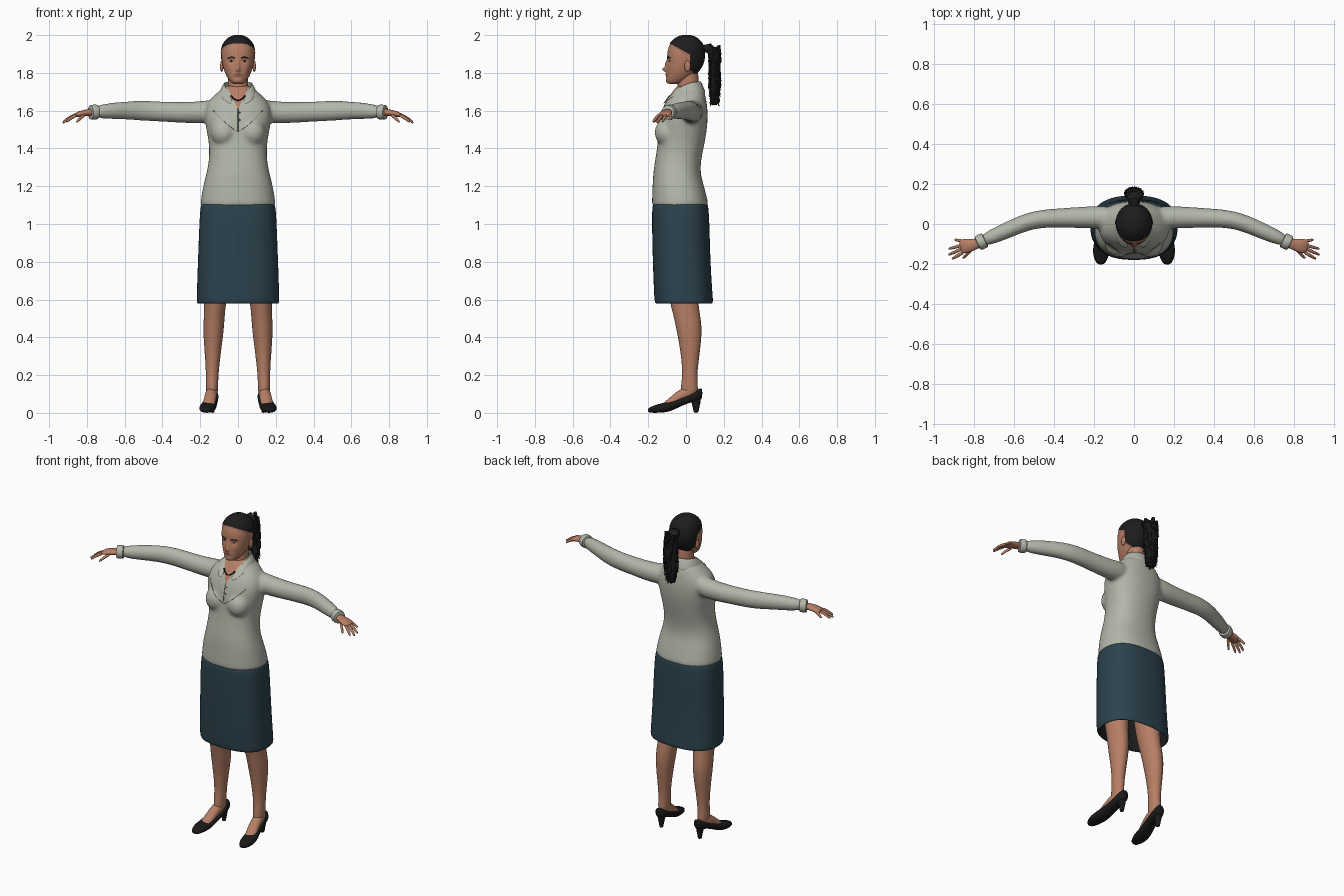
import bpy, bmesh, math, random
from mathutils import Vector, Matrix
from mathutils.bvhtree import BVHTree

if "Cube" in bpy.data.objects:
    bpy.data.objects.remove(bpy.data.objects["Cube"])
random.seed(4)


def material(name, *rgb):
    mat = bpy.data.materials.new(name)
    mat.use_nodes = True
    mat.diffuse_color = (*rgb, 1)
    shader = mat.node_tree.nodes["Principled BSDF"]
    shader.inputs["Base Color"].default_value = (*rgb, 1)
    shader.inputs["Roughness"].default_value = 0.8
    return mat


SKIN = material("skin", 0.47, 0.21, 0.13)
SHIRT = material("shirt grey", 0.45, 0.47, 0.40)
SKIRT = material("skirt teal", 0.025, 0.055, 0.075)
HAIR = material("hair black", 0.012, 0.012, 0.013)
SHOE = material("shoe black", 0.01, 0.01, 0.011)
LIP = material("lip brown", 0.30, 0.10, 0.08)
WHITE = material("eye white", 0.50, 0.45, 0.40)
SEAM = material("seam grey", 0.16, 0.17, 0.15)


def power(value, e):
    return math.copysign(abs(value) ** e, value)


def loft(bm, rings, sides=16, e=1.0, cap_start=True):
    """Skin a list of (centre, axis, axis) super-ellipse rings."""
    loops = []
    for c, u, v in rings:
        angles = [math.tau * i / sides for i in range(sides)]
        loops.append([bm.verts.new(c + u * power(math.cos(a), e) + v * power(math.sin(a), e))
                      for a in angles])
    for a, b in zip(loops, loops[1:]):
        for i in range(sides):
            j = (i + 1) % sides
            bm.faces.new((a[i], a[j], b[j], b[i]))
    if cap_start:
        bm.faces.new(loops[0][::-1])
    bm.faces.new(loops[-1])


def stack(bm, rows, x=0.0, **opts):
    """Horizontal rings given as height, half width, front, back."""
    loft(bm, [(Vector((x, (f + b) / 2, z)), Vector((w, 0, 0)), Vector((0, (b - f) / 2, 0)))
              for z, w, f, b in rows], **opts)


def tube(bm, rows, ref=(0, 0, 1), **opts):
    """Rings square to a path given as x, y, z, radius, radius."""
    pts = [Vector(r[:3]) for r in rows]
    rings = []
    for i, r in enumerate(rows):
        t = (pts[min(i + 1, len(pts) - 1)] - pts[max(i - 1, 0)]).normalized()
        u = t.cross(Vector(ref)).normalized()
        rings.append((pts[i], u * r[3], u.cross(t) * r[-1]))
    loft(bm, rings, **opts)


def blob(bm, centre, size):
    bmesh.ops.create_uvsphere(bm, u_segments=16, v_segments=10, radius=1,
                              matrix=Matrix.Translation(centre) @ Matrix.Diagonal((*size, 1)))


def finish(name, bm, mats, *mods, angle=50):
    bmesh.ops.recalc_face_normals(bm, faces=bm.faces[:])
    me = bpy.data.meshes.new(name)
    bm.to_mesh(me)
    bm.free()
    for m in mats:
        me.materials.append(m)
    ob = bpy.data.objects.new(name, me)
    bpy.context.collection.objects.link(ob)
    for kind, opts in mods:
        mod = ob.modifiers.new(kind.title(), kind)
        for key, value in opts.items():
            setattr(mod, key, value)
    if mods:
        bpy.context.view_layer.update()
        graph = bpy.context.evaluated_depsgraph_get()
        baked = bpy.data.meshes.new_from_object(ob.evaluated_get(graph))
        ob.modifiers.clear()
        ob.data = baked
    bpy.ops.object.select_all(action='DESELECT')
    ob.select_set(True)
    bpy.context.view_layer.objects.active = ob
    bpy.ops.object.shade_smooth_by_angle(angle=math.radians(angle))
    return ob


MIRROR = ('MIRROR', {})
FINE = ('SUBSURF', {"levels": 2})
SOFT = ('SUBSURF', {"levels": 1})


def cut(bm, co, no, keep=lambda c: True):
    faces = [f for f in bm.faces if keep(f.calc_center_median())]
    edges = {e for f in faces for e in f.edges}
    verts = {v for f in faces for v in f.verts}
    bmesh.ops.bisect_plane(bm, geom=[*verts, *edges, *faces], plane_co=co, plane_no=no)


def front_point(tree, x, z, lift=0.0):
    hit = tree.ray_cast(Vector((x, -1, z)), Vector((0, 1, 0)))[0]
    return Vector((x, hit.y - lift if hit else -0.1, z))


# Shirt: torso, bust and sleeves fused into one skin
bm = bmesh.new()
stack(bm, [(1.085, .2, -.18, .12), (1.1, .202, -.182, .122), (1.2, .187, -.178, .097),
           (1.27, .167, -.175, .075), (1.35, .152, -.162, .082), (1.43, .155, -.15, .1),
           (1.5, .168, -.148, .112), (1.57, .182, -.14, .117), (1.63, .172, -.118, .113),
           (1.67, .14, -.095, .105), (1.7, .105, -.07, .098), (1.74, .06, -.05, .08)],
      sides=24, e=.87)
for s in (1, -1):
    blob(bm, (s * .075, -.1, 1.485), (.072, .068, .075))
    tube(bm, [(s * .08, .03, 1.605, .06, .065), (s * .2, .035, 1.588, .058, .06),
              (s * .35, .03, 1.592, .05, .054), (s * .5, .027, 1.6, .045, .055),
              (s * .62, -.025, 1.602, .043, .047), (s * .78, -.095, 1.592, .035, .037)])
shirt = finish("shirt", bm, [SHIRT, SKIN], FINE,
               ('REMESH', {"mode": 'VOXEL', "voxel_size": .01, "use_smooth_shade": True}),
               ('SMOOTH', {"factor": .5, "iterations": 6}))

# Open neckline cut into the shirt
V_LOW = 1.61
bm = bmesh.new()
bm.from_mesh(shirt.data)
for s in (1, -1):
    cut(bm, (0, 0, V_LOW), (s, 0, -.5), lambda c: c.y < 0 and c.z > 1.58 and abs(c.x) < .1)
for f in bm.faces:
    c = f.calc_center_median()
    f.material_index = int(c.y < 0 and abs(c.x) < .5 * (c.z - V_LOW))
bm.to_mesh(shirt.data)
chest = BVHTree.FromBMesh(bm)
bm.free()


def chest_line(name, mat, points, r):
    bm = bmesh.new()
    tube(bm, [(*front_point(chest, x, z, r / 2), r, r) for x, z in points], ref=(0, 1, .1), sides=6)
    finish(name, bm, [mat])


# Necklace, placket, yoke seams and buttons
arc = [i / 6 for i in range(-6, 7)]
chest_line("necklace", HAIR, [(.038 * t, 1.655 + .025 * t * t) for t in arc], .004)
chest_line("placket_seam", SEAM, [(0, V_LOW - .02 * i) for i in range(7)], .0018)
chest_line("yoke_seam", SEAM, [(.13 * t, 1.49 + .11 * abs(t) ** 1.3) for t in arc], .0015)
bm = bmesh.new()
for z in (1.59, 1.55):
    blob(bm, front_point(chest, .008, z), (.005, .003, .005))
finish("buttons", bm, [SEAM])

# Collar: folded strip running from the back to the front points
bm = bmesh.new()
top = [(0, .08, 1.757), (.05, .066, 1.757), (.076, .02, 1.752), (.066, -.04, 1.725), (.012, -.118, 1.635)]
low = [(0, .108, 1.69), (.075, .09, 1.688), (.108, .02, 1.692), (.092, -.075, 1.68), (.058, -.128, 1.632)]
rows = [[bm.verts.new(p) for p in row] for row in (top, low)]
for i in range(len(top) - 1):
    bm.faces.new((rows[0][i], rows[0][i + 1], rows[1][i + 1], rows[1][i]))
finish("collar", bm, [SHIRT], MIRROR, ('SOLIDIFY', {"thickness": .01, "offset": 0}), FINE)

# Cuffs
bm = bmesh.new()
tube(bm, [(.742, -.079, 1.593, .037, .038), (.748, -.082, 1.593, .04, .041),
          (.778, -.095, 1.591, .04, .041), (.784, -.098, 1.591, .036, .037)])
finish("cuffs", bm, [SHIRT], MIRROR, SOFT)

# Skirt with a dark lining
bm = bmesh.new()
stack(bm, [(.577, .214, -.16, .138), (.588, .221, -.167, .145), (.62, .22, -.17, .142),
           (.8, .214, -.177, .13), (.98, .207, -.181, .126), (1.06, .203, -.181, .122),
           (1.1, .198, -.178, .118), (1.115, .19, -.17, .11)], sides=24, e=.8, cap_start=False)
finish("skirt", bm, [SKIRT, HAIR],
       ('SOLIDIFY', {"thickness": .008, "offset": -1, "material_offset": 1}), FINE)

# Legs and feet
bm = bmesh.new()
legs = [(.95, .1, .085, -.11, .08), (.75, .11, .075, -.105, .07), (.6, .12, .06, -.092, .063),
        (.52, .125, .056, -.068, .076), (.44, .13, .056, -.052, .087), (.34, .133, .046, -.032, .077),
        (.22, .136, .034, -.018, .06), (.15, .138, .033, -.026, .062), (.08, .138, .032, -.035, .068)]
loft(bm, [(Vector((x, (f + b) / 2, z)), Vector((w, 0, 0)), Vector((0, (b - f) / 2, 0)))
          for z, x, w, f, b in legs])
tube(bm, [(.138, .04, .11, .031, .035), (.142, -.02, .1, .032, .034),
          (.152, -.08, .055, .034, .022), (.16, -.13, .03, .03, .014)])
finish("legs", bm, [SKIN], MIRROR, FINE)

# Pumps: rows of y, centre x, half width, sole height, upper height
bm = bmesh.new()
shoe = [(.087, .134, .016, .08, .13), (.074, .135, .031, .064, .132), (.03, .138, .036, .058, .105),
        (-.03, .145, .037, .034, .078), (-.09, .158, .044, .003, .06), (-.145, .164, .044, 0, .048),
        (-.185, .166, .03, 0, .034), (-.203, .166, .014, .004, .022)]
loft(bm, [(Vector((x, y, (a + b) / 2)), Vector((w, 0, 0)), Vector((0, 0, (b - a) / 2)))
          for y, x, w, a, b in shoe], e=.85)
stack(bm, [(0, .011, .04, .066), (.01, .011, .04, .067), (.05, .018, .03, .076), (.085, .026, .02, .083)], x=.135)
finish("shoes", bm, [SHOE], MIRROR, FINE)

# Hands: palm, four fingers and a thumb
bm = bmesh.new()
tube(bm, [(.75, -.085, 1.593, .026, .022), (.79, -.1, 1.59, .025, .018),
          (.825, -.108, 1.586, .036, .017), (.855, -.112, 1.578, .037, .013), (.87, -.115, 1.572, .03, .008)])
for base, tip in (((.85, -.14), (.91, -.175, 1.54)), ((.857, -.123), (.928, -.155, 1.535)),
                  ((.857, -.105), (.927, -.125, 1.54)), ((.845, -.088), (.897, -.078, 1.553)),
                  ((.81, -.125), (.855, -.172, 1.538))):
    a, b = Vector((*base, 1.578)), Vector(tip)
    mid = a.lerp(b, .5) + Vector((0, 0, .006))
    tube(bm, [(*a, .01, .01), (*mid, .009, .009), (*a.lerp(b, .9), .007, .007), (*b, .004, .004)], sides=8)
finish("hands", bm, [SKIN], MIRROR, SOFT)

# Neck
bm = bmesh.new()
stack(bm, [(1.65, .06, -.06, .07), (1.72, .055, -.046, .07), (1.78, .053, -.042, .068), (1.84, .05, -.04, .06)])
finish("neck", bm, [SKIN], FINE)

# Head
bm = bmesh.new()
stack(bm, [(1.74, .026, -.095, -.04), (1.755, .044, -.104, 0), (1.79, .066, -.104, .05),
           (1.83, .08, -.103, .083), (1.87, .088, -.101, .098), (1.91, .09, -.1, .1),
           (1.95, .082, -.09, .092), (1.98, .058, -.062, .066), (1.998, .024, -.026, .03)], sides=24, e=.93)
head = finish("head", bm, [SKIN, HAIR, LIP], FINE)

# Face sculpting: x, z, spread x, spread z, push
bm = bmesh.new()
bm.from_mesh(head.data)
dents = [(0, 1.818, .011, .011, -.023), (0, 1.845, .009, .02, -.01), (0, 1.79, .02, .008, -.007),
         (0, 1.757, .02, .012, -.005)]
for s in (1, -1):
    dents += [(s * .034, 1.863, .016, .01, .009), (s * .045, 1.825, .016, .014, -.003)]
for v in bm.verts:
    if v.co.y < -.03:
        x, z = v.co.x, v.co.z
        v.co.y += sum(d * math.exp(-((x - cx) / sx) ** 2 - ((z - cz) / sz) ** 2) for cx, cz, sx, sz, d in dents)

# Hairline, nape and lips coloured on the head
hairline, nape = Vector((0, .55, 1)), Vector((0, 1, 1))
brow_at, ear_at = Vector((0, -.08, 1.953)), Vector((0, .02, 1.82))
cut(bm, brow_at, hairline)
cut(bm, ear_at, nape)
cut(bm, ear_at, (0, 1, 0))
for f in bm.faces:
    c = f.calc_center_median()
    behind = c.y > ear_at.y and (c - ear_at).dot(nape) > 0
    if behind or (c - brow_at).dot(hairline) > 0:
        f.material_index = 1
    elif c.y < -.06 and (c.x / .025) ** 2 + ((c.z - 1.789) / .008) ** 2 < 1:
        f.material_index = 2
bm.normal_update()
for v, n in [(v, v.normal.copy()) for v in bm.verts if any(f.material_index == 1 for f in v.link_faces)]:
    v.co += n * .004
bm.to_mesh(head.data)
face = BVHTree.FromBMesh(bm)
bm.free()

# Ears, eyes and brows
parts = {n: bmesh.new() for n in ("ears", "eyes", "irises", "brows")}
for s in (1, -1):
    blob(parts["ears"], (s * .086, .008, 1.835), (.009, .017, .03))
    blob(parts["eyes"], front_point(face, s * .034, 1.863), (.013, .003, .005))
    blob(parts["irises"], front_point(face, s * .034, 1.863, .002), (.005, .003, .005))
    tube(parts["brows"], [(*front_point(face, s * x, z), .003, .003)
                          for x, z in ((.016, 1.878), (.034, 1.884), (.054, 1.877))], ref=(0, 1, .1), sides=6)
for (name, bm), mat in zip(parts.items(), (SKIN, WHITE, HAIR, HAIR)):
    finish(name, bm, [mat])

# Ponytail: core with ragged locks
bm = bmesh.new()
tube(bm, [(0, .085, 1.925, .02, .02), (0, .12, 1.932, .026, .035), (0, .15, 1.9, .032, .046),
          (0, .153, 1.8, .03, .047), (0, .152, 1.7, .026, .043), (0, .15, 1.63, .014, .025)],
     ref=(1, 0, 0), sides=12)
for i in range(150):
    a, z = random.uniform(0, math.tau), random.uniform(1.645, 1.92)
    shrink = min(1, .55 + (z - 1.63) * 4)
    spot = Vector((.043 * shrink * math.cos(a), .152 + .027 * shrink * math.sin(a), z))
    aim = Vector((.3 * math.cos(a), .35 * math.sin(a), -1))
    turn = aim.to_track_quat('Z', 'Y').to_matrix().to_4x4()
    bmesh.ops.create_cone(bm, cap_ends=True, segments=5, radius1=.012, radius2=0, depth=.055,
                          matrix=Matrix.Translation(spot) @ turn)
finish("ponytail", bm, [HAIR], angle=30)
